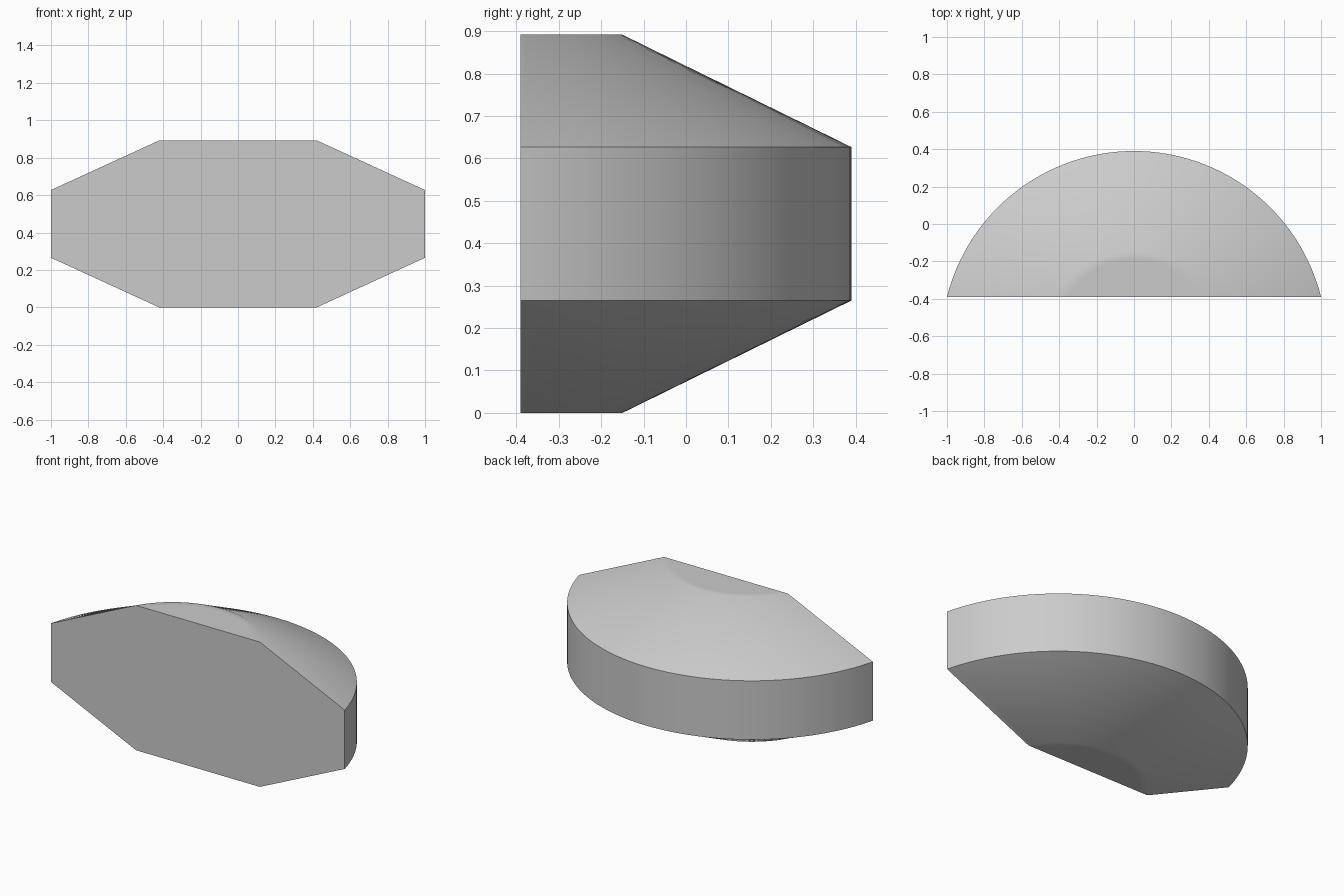
import bpy, bmesh, math

if "Cube" in bpy.data.objects:
    bpy.data.objects.remove(bpy.data.objects["Cube"], do_unlink=True)

FRONT_Y = -0.39      # flat front plane
CENTRE_Y = -0.641    # shared axis of the arcs
STEPS = 64

grey = bpy.data.materials.new("plain grey")
grey.use_nodes = True
colour = (0.6, 0.6, 0.6, 1)
grey.diffuse_color = colour
grey.node_tree.nodes["Principled BSDF"].inputs["Base Color"].default_value = colour


def arc(bm, radius, z, shrink=1.0):
    """Row of vertices along an arc that starts and ends on the front plane."""
    half = math.acos((FRONT_Y - CENTRE_Y) / radius)
    row = []
    for i in range(STEPS + 1):
        a = half * (1 - 2 * i / STEPS)
        x = radius * math.sin(a)
        depth = CENTRE_Y + radius * math.cos(a) - FRONT_Y
        if i in (0, STEPS):
            depth = 0
        row.append(bm.verts.new((x * shrink, FRONT_Y + depth * shrink, z)))
    return row


# Lofted half-drum body: cap, slope, upright wall, slope, cap
bm = bmesh.new()
OUTER, INNER = 1.031, 0.491
rows = [arc(bm, INNER, 0, 0.85), arc(bm, INNER, 0),
        arc(bm, OUTER, 0.265), arc(bm, OUTER, 0.627),
        arc(bm, INNER, 0.892), arc(bm, INNER, 0.892, 0.85)]
for low, high in zip(rows, rows[1:]):
    for i in range(STEPS):
        bm.faces.new((low[i], low[i + 1], high[i + 1], high[i]))
bm.faces.new(rows[0])
bm.faces.new(rows[-1])

# Flat front
bm.faces.new([r[0] for r in rows] + [r[-1] for r in reversed(rows)])
bmesh.ops.recalc_face_normals(bm, faces=bm.faces)

mesh = bpy.data.meshes.new("half_drum_body")
bm.to_mesh(mesh)
bm.free()
mesh.materials.append(grey)
body = bpy.data.objects.new("half_drum_body", mesh)
bpy.context.scene.collection.objects.link(body)

bpy.ops.object.select_all(action='DESELECT')
body.select_set(True)
bpy.context.view_layer.objects.active = body
bpy.ops.object.shade_smooth_by_angle(angle=math.radians(35))
